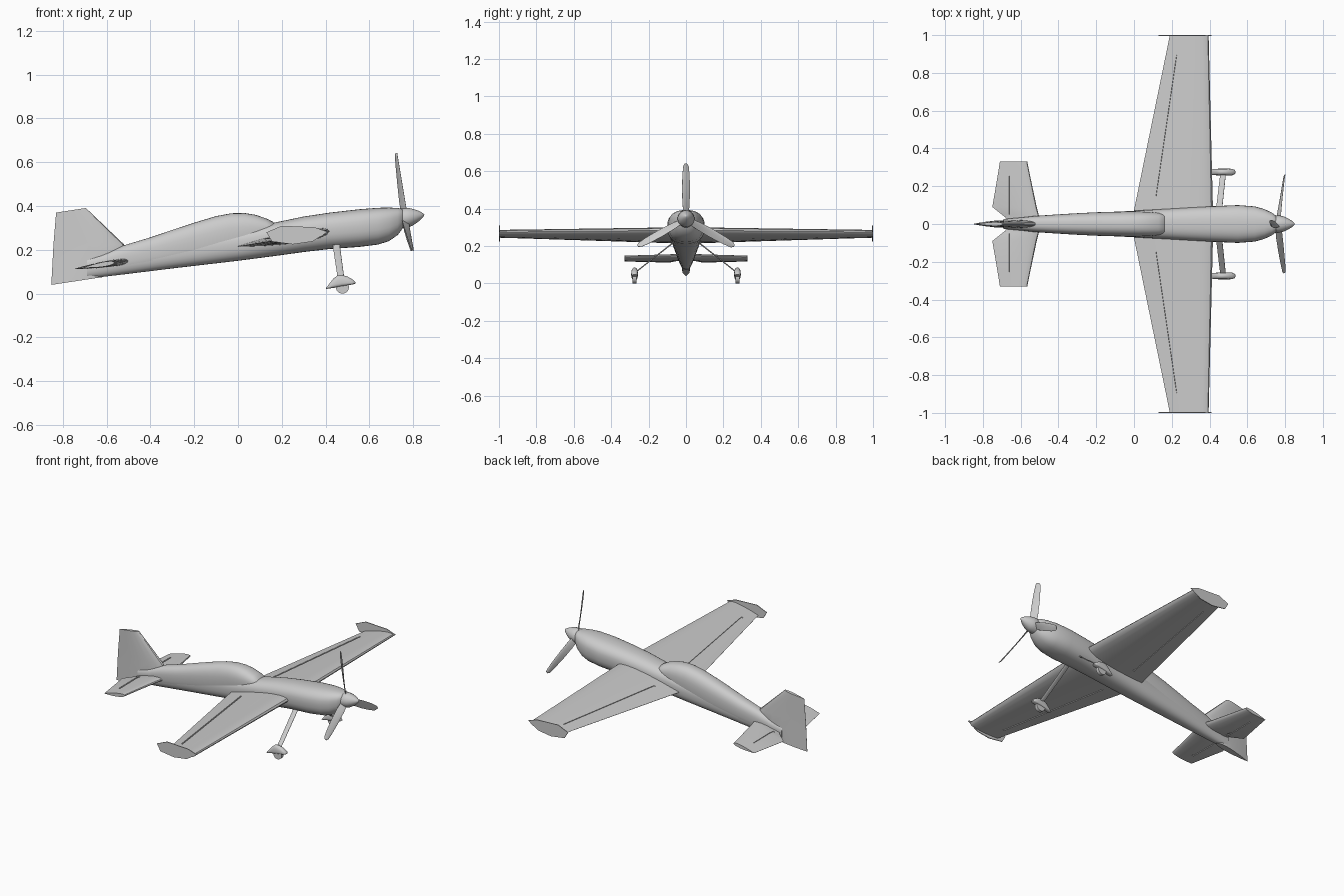
import bpy, bmesh, math
from mathutils import Matrix, Vector

if "Cube" in bpy.data.objects:
    bpy.data.objects.remove(bpy.data.objects["Cube"], do_unlink=True)

GREY = bpy.data.materials.new("light grey")
GREY.use_nodes = True
GREY.diffuse_color = (.6, .6, .6, 1)
GREY.node_tree.nodes["Principled BSDF"].inputs["Base Color"].default_value = (.6, .6, .6, 1)


def finish(name, bm, mirror=False, angle=40, groove=()):
    bmesh.ops.recalc_face_normals(bm, faces=bm.faces)
    if groove:
        bmesh.ops.inset_region(bm, faces=list(groove), thickness=.0008, depth=-.004)
    mesh = bpy.data.meshes.new(name)
    bm.to_mesh(mesh)
    bm.free()
    mesh.materials.append(GREY)
    ob = bpy.data.objects.new(name, mesh)
    bpy.context.collection.objects.link(ob)
    bpy.ops.object.select_all(action='DESELECT')
    ob.select_set(True)
    bpy.context.view_layer.objects.active = ob
    bpy.ops.object.shade_smooth_by_angle(angle=math.radians(angle))
    if mirror:
        mod = ob.modifiers.new("mirror", 'MIRROR')
        mod.use_axis = (False, True, False)
    return ob


def skin(bm, rings):
    """Join successive closed rings, cap both ends, return the side faces by row."""
    rows = [[bm.verts.new(p) for p in ring] for ring in rings]
    n = len(rows[0])
    sides = [[bm.faces.new((a[j], a[(j + 1) % n], b[(j + 1) % n], b[j])) for j in range(n)]
             for a, b in zip(rows, rows[1:])]
    bm.faces.new(rows[0])
    bm.faces.new(rows[-1])
    return sides


def loft(name, stations, y=0, power=2.5, waist=0.55, mirror=False, n=32):
    """Rounded body along x; stations are (x, half width, bottom, top)."""
    rings = []
    for x, w, lo, hi in stations:
        mid = lo + (hi - lo) * waist
        ring = []
        for k in range(n):
            c, s = math.cos(math.tau * k / n), math.sin(math.tau * k / n)
            side = math.copysign(abs(c) ** (2 / power), c)
            rise = math.copysign(abs(s) ** (2 / power), s)
            ring.append((x, y + w * side, mid + rise * ((hi - mid) if s > 0 else (mid - lo))))
        rings.append(ring)
    bm = bmesh.new()
    skin(bm, rings)
    return finish(name, bm, mirror)


def panel(name, sections, normal=(0, 0, 1), hinge=None, span=(), mirror=False):
    """Aerofoil surface; sections are (leading point, trailing point, thickness).
    hinge(y) gives the x of a groove, cut in the bays listed in span."""
    n = Vector(normal)

    def half(f):
        return 5 * (0.2969 * f ** 0.5 - 0.126 * f - 0.3516 * f ** 2 + 0.2843 * f ** 3 - 0.1015 * f ** 4)

    rings = []
    for le, te, t in sections:
        le, te = Vector(le), Vector(te)
        fracs = [0, 0.02, 0.07, 0.15, 0.3, 0.5]
        if hinge:
            chord = le.x - te.x
            h, w = (le.x - hinge(le.y)) / chord, .0055 / chord
            fracs += [h - w, h + w, .4 * (h + w) + .6, 1]
        else:
            fracs += [0.7, 0.85, 1]
        upper = [le.lerp(te, f) + n * t * half(f) for f in fracs]
        lower = [le.lerp(te, f) - n * t * half(f) for f in fracs[1:]]
        rings.append(upper + lower[::-1])
    bm = bmesh.new()
    sides = skin(bm, rings)
    groove = [sides[i][j] for i in span for j in (6, len(rings[0]) - 7)]
    return finish(name, bm, mirror, 30, groove)


# Body, with the canopy flowing back into the spine
loft("fuselage", [
    (-.69, .026, .068, .162), (-.52, .042, .088, .212), (-.3, .055, .115, .245),
    (0, .07, .15, .29), (.17, .08, .172, .325), (.3, .088, .19, .352),
    (.42, .094, .204, .37), (.55, .1, .213, .385), (.64, .093, .224, .392),
    (.69, .079, .24, .393), (.73, .06, .268, .391), (.75, .045, .295, .387),
    (.757, .035, .31, .38)])
loft("canopy_and_spine", [
    (-.6, .034, .085, .188), (-.52, .043, .092, .221), (-.4, .051, .106, .257),
    (-.3, .057, .118, .291), (-.2, .062, .13, .324), (-.1, .065, .145, .354),
    (-.03, .066, .165, .367), (.03, .066, .18, .368), (.08, .064, .2, .36),
    (.13, .059, .22, .343), (.16, .052, .25, .328), (.17, .045, .26, .31)])


# Wings with aileron grooves
def wing_section(y):
    return ((.42 - .025 * y, y, .285 - .01 * y), (.205 * y - .015, y, .213 + .034 * y), .06 - .025 * y)


panel("wing", [wing_section(y) for y in (.02, .14, .895, 1)],
      hinge=lambda y: .1 + .146 * y, span=(1,), mirror=True)

# Wing tip plates
bm = bmesh.new()
outline = [(.13, .28), (.2, .31), (.35, .303), (.41, .282), (.34, .238), (.25, .225), (.155, .238)]
skin(bm, [[(x, y, z) for x, z in outline] for y in (.995, 1)])
finish("wing_tip_plate", bm, mirror=True)

# Tail surfaces
panel("tailplane", [
    ((-.495, .01, .149), (-.675, .01, .124), .03),
    ((-.5, .035, .149), (-.68, .035, .123), .03),
    ((-.505, .05, .149), (-.7, .05, .12), .03),
    ((-.515, .09, .148), (-.75, .09, .112), .03),
    ((-.55, .255, .144), (-.722, .255, .116), .025),
    ((-.565, .33, .142), (-.71, .33, .118), .022)],
    hinge=lambda y: -.655, span=(2, 3), mirror=True)
panel("fin_and_rudder", [
    ((-.62, 0, .075), (-.853, 0, .04), .04),
    ((-.53, 0, .16), (-.847, 0, .15), .045),
    ((-.52, 0, .224), (-.843, 0, .225), .04),
    ((-.695, 0, .391), (-.831, 0, .37), .02)], normal=(0, 1, 0))

# Spinner and three propeller blades
hub = Matrix.Translation((.77, 0, .347)) @ Matrix.Rotation(math.radians(-9.6), 4, 'Y')
spinner = loft("spinner", [(x, r, -r, r) for x, r in (
    (-.025, .044), (0, .045), (.02, .041), (.045, .03), (.065, .018), (.077, .008), (.082, .001))],
    power=2, waist=.5)
spinner.matrix_world = hub
for i in range(3):
    blade = panel(f"propeller_blade_{i + 1}", [
        ((.006, -w * .6, z), (.006 - d, w * .6, z), .007)
        for z, w, d in ((.02, .022, .028), (.08, .032, .027), (.16, .036, .022),
                        (.24, .032, .016), (.285, .024, .012), (.298, .01, .008))],
        normal=(1, 0, 0))
    blade.matrix_world = hub @ Matrix.Rotation(math.tau * i / 3, 4, 'X')

# Landing gear
panel("gear_leg", [
    ((.465, .06, .225), (.432, .06, .225), .007),
    ((.487, .27, .06), (.457, .27, .06), .006)], normal=(0, .62, .79), mirror=True)
loft("wheel_fairing", [
    (.402, .012, .021, .026), (.415, .015, .023, .042), (.435, .017, .026, .068),
    (.455, .018, .029, .083), (.475, .018, .033, .085), (.5, .018, .037, .078),
    (.52, .017, .041, .067), (.532, .012, .044, .058), (.537, .005, .047, .051)],
    y=.275, waist=.3, mirror=True, n=20)
bm = bmesh.new()
bmesh.ops.create_cone(bm, cap_ends=True, segments=24, radius1=.03, radius2=.03, depth=.02,
                      matrix=Matrix.Translation((.477, .275, .03)) @ Matrix.Rotation(math.pi / 2, 4, 'X'))
finish("wheel", bm, mirror=True)
